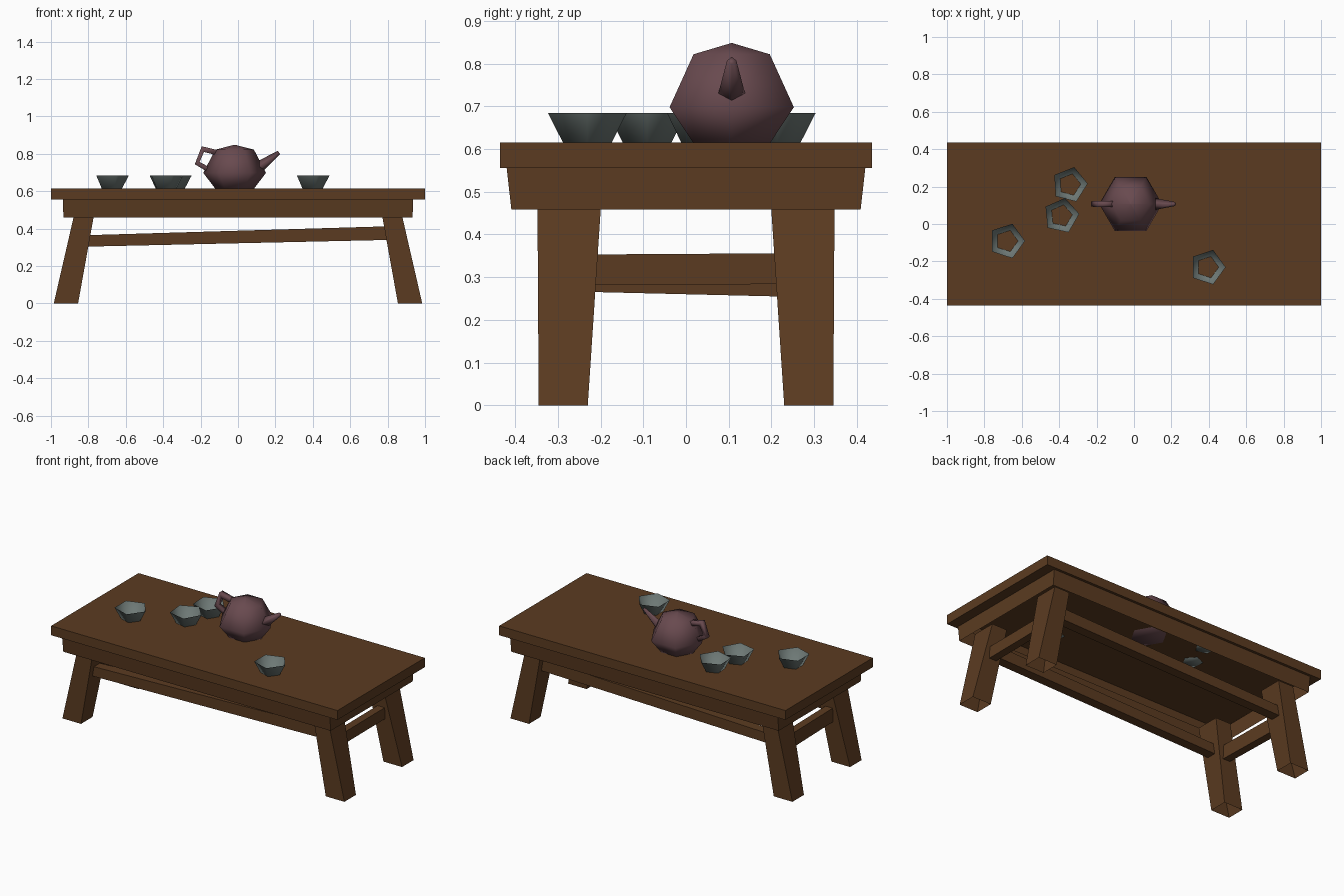
import bpy, bmesh, math
from mathutils import Vector

if "Cube" in bpy.data.objects:
    bpy.data.objects.remove(bpy.data.objects["Cube"])


def material(name, rgb):
    m = bpy.data.materials.new(name)
    m.diffuse_color = (*rgb, 1)
    m.use_nodes = True
    m.node_tree.nodes["Principled BSDF"].inputs["Base Color"].default_value = m.diffuse_color
    return m


WOOD = material("brown wood", (0.105, 0.044, 0.015))
CLAY = material("plum clay", (0.14, 0.068, 0.078))
GLAZE = material("grey green glaze", (0.155, 0.19, 0.18))


def loft(name, rings, mat, first=True, last=True, smooth=False):
    """Skin a list of equal-sized point rings, with optional end caps."""
    bm = bmesh.new()
    vs = [[bm.verts.new(p) for p in ring] for ring in rings]
    n = len(vs[0])
    for a, b in zip(vs, vs[1:]):
        for i in range(n):
            j = (i + 1) % n
            bm.faces.new((a[i], a[j], b[j], b[i]))
    if first:
        bm.faces.new(vs[0])
    if last:
        bm.faces.new(vs[-1])
    bmesh.ops.recalc_face_normals(bm, faces=bm.faces)
    for f in bm.faces:
        f.smooth = smooth
    me = bpy.data.meshes.new(name)
    bm.to_mesh(me)
    bm.free()
    me.materials.append(mat)
    ob = bpy.data.objects.new(name, me)
    bpy.context.collection.objects.link(ob)
    return ob


def rect(x0, x1, y0, y1, z):
    return [(x0, y0, z), (x1, y0, z), (x1, y1, z), (x0, y1, z)]


def ngon(cx, cy, z, r, n, turn=0):
    return [(cx + r * math.cos(turn + i * math.tau / n),
             cy + r * math.sin(turn + i * math.tau / n), z) for i in range(n)]


def tube(name, path, radii, n, y, mat, turn=0):
    """Smooth tube along a path in the xz plane."""
    pts = [Vector((x, y, z)) for x, z in path]
    rings = []
    for i, p in enumerate(pts):
        t = (pts[min(i + 1, len(pts) - 1)] - pts[max(i - 1, 0)]).normalized()
        side = Vector((0, 1, 0))
        up = t.cross(side)
        rings.append([p + radii[i] * (math.cos(a) * up + math.sin(a) * side)
                      for a in (turn + k * math.tau / n for k in range(n))])
    return loft(name, rings, mat, smooth=True)


# Table top with apron: one shell, hollow underneath
loft("table_top", [rect(-.934, .934, -.409, .409, .459),
                   rect(-.935, .935, -.42, .42, .556),
                   rect(-1, 1, -.436, .436, .556),
                   rect(-1, 1, -.436, .436, .615)], WOOD, first=False)

# Splayed, tapering legs, hollow at the foot
for sx, a in ((-1, "left"), (1, "right")):
    for sy, b in ((-1, "front"), (1, "back")):
        loft(f"{b}_{a}_leg",
             [rect(sx * .855, sx * .985, sy * .23, sy * .345, 0),
              rect(sx * .765, sx * .870, sy * .197, sy * .348, .50)],
             WOOD, first=False)


# Slightly crooked long stretchers
def x_section(x, y, z0, z1):
    return [(x, y - .03, z0), (x, y + .03, z0), (x, y + .03, z1), (x, y - .03, z1)]


for s, side in ((-1, "front"), (1, "back")):
    loft(side + "_stretcher", [x_section(-.83, s * .28, .303, .364),
                               x_section(.83, s * .28, .340, .413)], WOOD)

# Short end stretchers, the right one shallower
for s, side, ends in ((-1, "left", ((-.25, .266, .353), (.25, .254, .345))),
                      (1, "right", ((-.25, .281, .353), (.25, .284, .356)))):
    loft(side + "_stretcher",
         [[(s * .83, y, z0), (s * .88, y, z0), (s * .88, y, z1), (s * .83, y, z1)]
          for y, z0, z1 in ends], WOOD)

# Teapot: six-sided body with pointed lid, spout and handle
TX, TY = -.018, .107
loft("teapot_body", [ngon(TX, TY, z, r, 6) for z, r in
                     ((.613, .103), (.698, .168), (.822, .103), (.848, .002))],
     CLAY, smooth=True)
tube("teapot_spout", [(.08, .705), (.219, .807)], [.038, .011], 4, TY, CLAY)
tube("teapot_handle", [(-.09, .80), (-.188, .825), (-.218, .750), (-.13, .700)],
     [.02, .023, .02, .02], 4, TY, CLAY, math.pi / 4)

# Five-sided open cups
for i, (x, y, turn) in enumerate(((-.680, -.091, 0), (-.389, .044, .1),
                                  (-.344, .21, .06), (.393, -.231, 0))):
    loft(f"cup_{i + 1}", [ngon(x, y, .613, .059, 5, turn),
                          ngon(x, y, .685, .097, 5, turn)],
         GLAZE, last=False, smooth=True)
